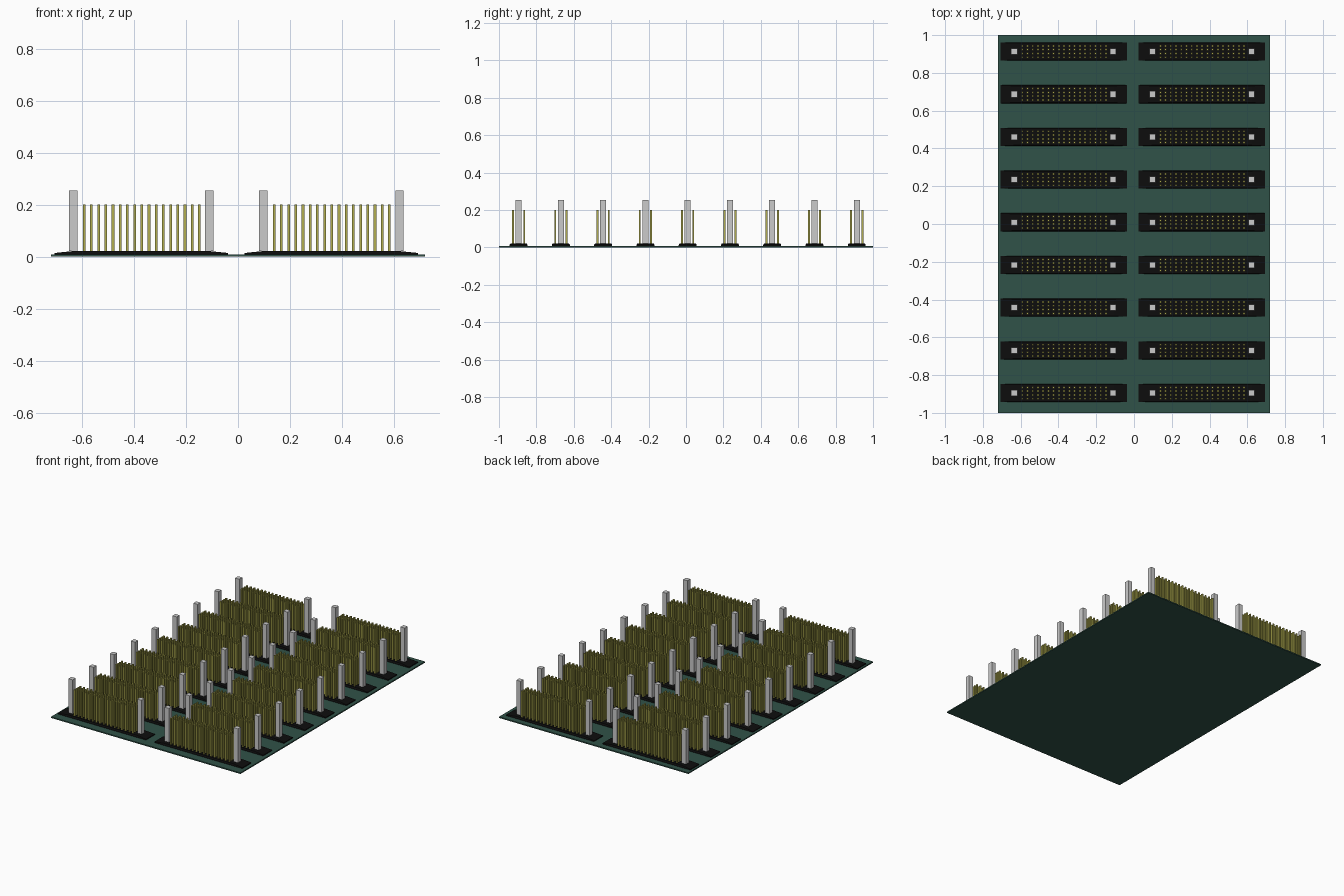
import bpy, bmesh
from mathutils import Matrix, Vector

if "Cube" in bpy.data.objects:
    bpy.data.objects.remove(bpy.data.objects["Cube"])


def material(name, rgb):
    m = bpy.data.materials.new(name)
    m.diffuse_color = (*rgb, 1)
    m.use_nodes = True
    m.node_tree.nodes["Principled BSDF"].inputs["Base Color"].default_value = m.diffuse_color
    return m


def add_box(bm, center, size):
    bmesh.ops.create_cube(bm, size=1, matrix=Matrix.Translation(center)
                          @ Matrix.Diagonal(Vector((*size, 1))))


def to_mesh(bm, name, mat=None):
    me = bpy.data.meshes.new(name)
    bm.to_mesh(me)
    bm.free()
    if mat:
        me.materials.append(mat)
    return me


def place(name, me, loc=(0, 0, 0)):
    ob = bpy.data.objects.new(name, me)
    ob.location = loc
    bpy.context.collection.objects.link(ob)


green = material("board_green", (0.03, 0.085, 0.065))
black = material("socket_black", (0.004, 0.004, 0.004))
gold = material("pin_gold", (0.45, 0.43, 0.08))

BOARD, SOCKET, PIN, POST = 0.008, 0.021, 0.2, 0.254

# Circuit board
bm = bmesh.new()
add_box(bm, (0, 0, BOARD / 2), (1.438, 2, BOARD))
place("board", to_mesh(bm, "board", green))

# Socket base: low block with a long sloped end on each side
bm = bmesh.new()
rings = [[bm.verts.new((sx * x, sy * y, z)) for sx, sy in ((-1, -1), (1, -1), (1, 1), (-1, 1))]
         for x, y, z in ((0.334, 0.048, BOARD), (0.334, 0.048, 0.014), (0.265, 0.044, SOCKET))]
bm.faces.new(rings[0][::-1])
bm.faces.new(rings[-1])
for a, b in zip(rings, rings[1:]):
    for i in range(4):
        j = (i + 1) % 4
        bm.faces.new((a[i], a[j], b[j], b[i]))
socket = to_mesh(bm, "socket", black)

# Pin grid: 17 columns by 4 rows
bm = bmesh.new()
for col in range(17):
    for row in range(4):
        add_box(bm, (0.002 + (col - 8) * 0.0277, (row - 1.5) * 0.02, (SOCKET + PIN) / 2),
                (0.01, 0.01, PIN - SOCKET))
pins = to_mesh(bm, "pins", gold)

# Guide posts at both ends of a socket
bm = bmesh.new()
for s in (-1, 1):
    add_box(bm, (s * 0.262, 0, (SOCKET + POST) / 2), (0.032, 0.032, POST - SOCKET))
posts = to_mesh(bm, "posts")

# Nine rows of two connectors
for row in range(9):
    for side, x in (("left", -0.372), ("right", 0.359)):
        loc = (x, 0.009 + (row - 4) * 0.226, 0)
        for part, me in (("socket", socket), ("pins", pins), ("guide_posts", posts)):
            place(f"{part}_{side}_{row + 1}", me, loc)
